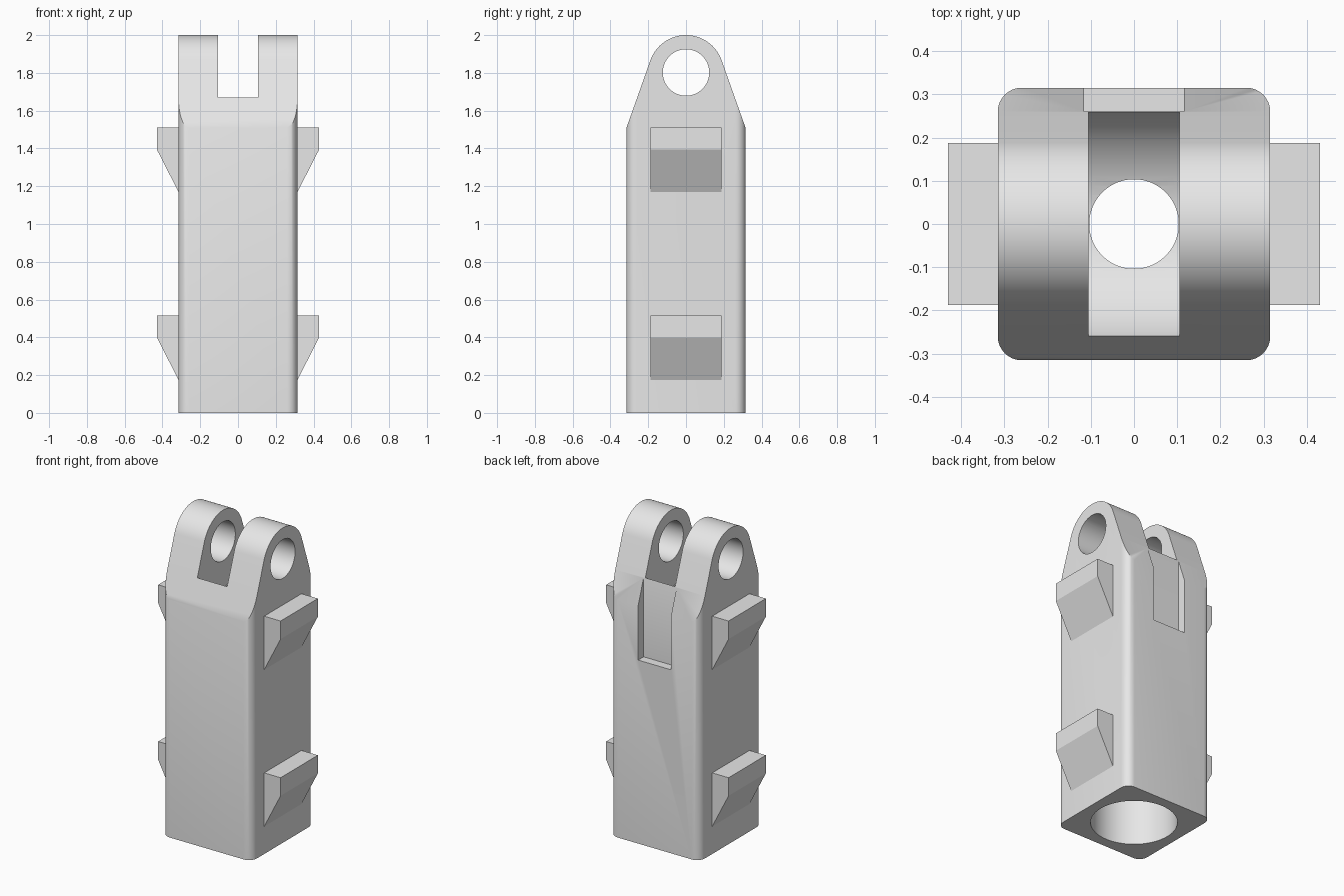
import bpy, bmesh, math
from mathutils import Vector

cube = bpy.data.objects.get("Cube")
if cube:
    bpy.data.objects.remove(cube, do_unlink=True)

# Single plain material
grey = bpy.data.materials.new("light grey")
grey.use_nodes = True
grey.diffuse_color = (0.8, 0.8, 0.8, 1)
grey.node_tree.nodes["Principled BSDF"].inputs["Base Color"].default_value = (0.8, 0.8, 0.8, 1)

HALF = 0.315      # half width of the body
PIN_Z = 1.8       # height of the hinge axis
SHOULDER = 1.51   # height where the taper starts


def extrude(name, points, axis, start, end):
    """Closed prism from 2D points: axis X takes (y, z), Y takes (x, z), Z takes (x, y)."""
    place = {"X": lambda a, b, t: (t, a, b),
             "Y": lambda a, b, t: (a, t, b),
             "Z": lambda a, b, t: (a, b, t)}[axis]
    bm = bmesh.new()
    low = [bm.verts.new(place(a, b, start)) for a, b in points]
    high = [bm.verts.new(place(a, b, end)) for a, b in points]
    bm.faces.new(low)
    bm.faces.new(high)
    n = len(points)
    for i in range(n):
        j = (i + 1) % n
        bm.faces.new((low[i], low[j], high[j], high[i]))
    bmesh.ops.recalc_face_normals(bm, faces=bm.faces)
    mesh = bpy.data.meshes.new(name)
    bm.to_mesh(mesh)
    bm.free()
    mesh.materials.append(grey)
    obj = bpy.data.objects.new(name, mesh)
    bpy.context.collection.objects.link(obj)
    return obj


def arc(cx, cy, r, a0, a1, steps):
    return [(cx + r * math.cos(a0 + (a1 - a0) * i / steps),
             cy + r * math.sin(a0 + (a1 - a0) * i / steps)) for i in range(steps + 1)]


def circle(cx, cy, r, steps=64):
    return arc(cx, cy, r, 0, math.tau, steps)[:-1]


def activate(obj):
    bpy.ops.object.select_all(action="DESELECT")
    obj.select_set(True)
    bpy.context.view_layer.objects.active = obj


def boolean(obj, tool, operation):
    activate(obj)
    mod = obj.modifiers.new("cut", "BOOLEAN")
    mod.operation, mod.solver, mod.object = operation, "EXACT", tool
    bpy.ops.object.modifier_apply(modifier=mod.name)
    bpy.data.objects.remove(tool, do_unlink=True)


# Body side profile: round lug top, tangent tapers, straight sides
R_LUG = 0.2
dz = SHOULDER - PIN_Z
tangent = math.atan2(dz, HALF) + math.acos(R_LUG / math.hypot(HALF, dz))
top = arc(0, PIN_Z, R_LUG, tangent, math.pi - tangent, 32)
touch = Vector(top[0])
flare = touch + (Vector((HALF, SHOULDER)) - touch) * 1.4
profile = [(flare.x, 0), tuple(flare)] + top + [(-flare.x, flare.y), (-flare.x, 0)]
body = extrude("body", profile, "X", -0.5, 0.5)

# Rounded square column trims the profile
R_EDGE = 0.055
c = HALF - R_EDGE
outline = []
for k, (sx, sy) in enumerate([(1, 1), (-1, 1), (-1, -1), (1, -1)]):
    outline += arc(sx * c, sy * c, R_EDGE, k * math.pi / 2, (k + 1) * math.pi / 2, 8)
boolean(body, extrude("column", outline, "Z", -0.1, 2.1), "INTERSECT")

# Fork slot with a concave floor around the hinge axis
R_SLOT = 0.29
slot = arc(0, PIN_Z, R_SLOT, math.pi, math.tau, 40) + [(R_SLOT, 2.2), (-R_SLOT, 2.2)]
boolean(body, extrude("slot_cutter", slot, "X", -0.105, 0.105), "DIFFERENCE")

# Relief notch in the back
notch = [(-0.116, 1.165), (0.116, 1.165), (0.116, 1.8), (-0.116, 1.8)]
boolean(body, extrude("notch_cutter", notch, "Y", 0.26, 0.5), "DIFFERENCE")

# Hinge pin hole, bottom bore and narrow through hole
boolean(body, extrude("pin_cutter", circle(0, 1.802, 0.123), "X", -0.6, 0.6), "DIFFERENCE")
boolean(body, extrude("bore_cutter", circle(0, 0, 0.25), "Z", -0.2, 1.3), "DIFFERENCE")
boolean(body, extrude("through_cutter", circle(0, 0, 0.1035), "Z", 1.2, 1.7), "DIFFERENCE")
activate(body)
bpy.ops.object.shade_smooth_by_angle(angle=math.radians(30))

# Wedge clips on both sides, two heights
for level, z in (("lower", 0.515), ("upper", SHOULDER)):
    for side, s in (("left", 1), ("right", -1)):
        wedge = [(0.29, z), (0.43, z), (0.43, z - 0.115), (HALF, z - 0.34), (0.29, z - 0.34)]
        extrude(f"{level}_{side}_clip", [(s * x, h) for x, h in wedge], "Y", -0.187, 0.187)
